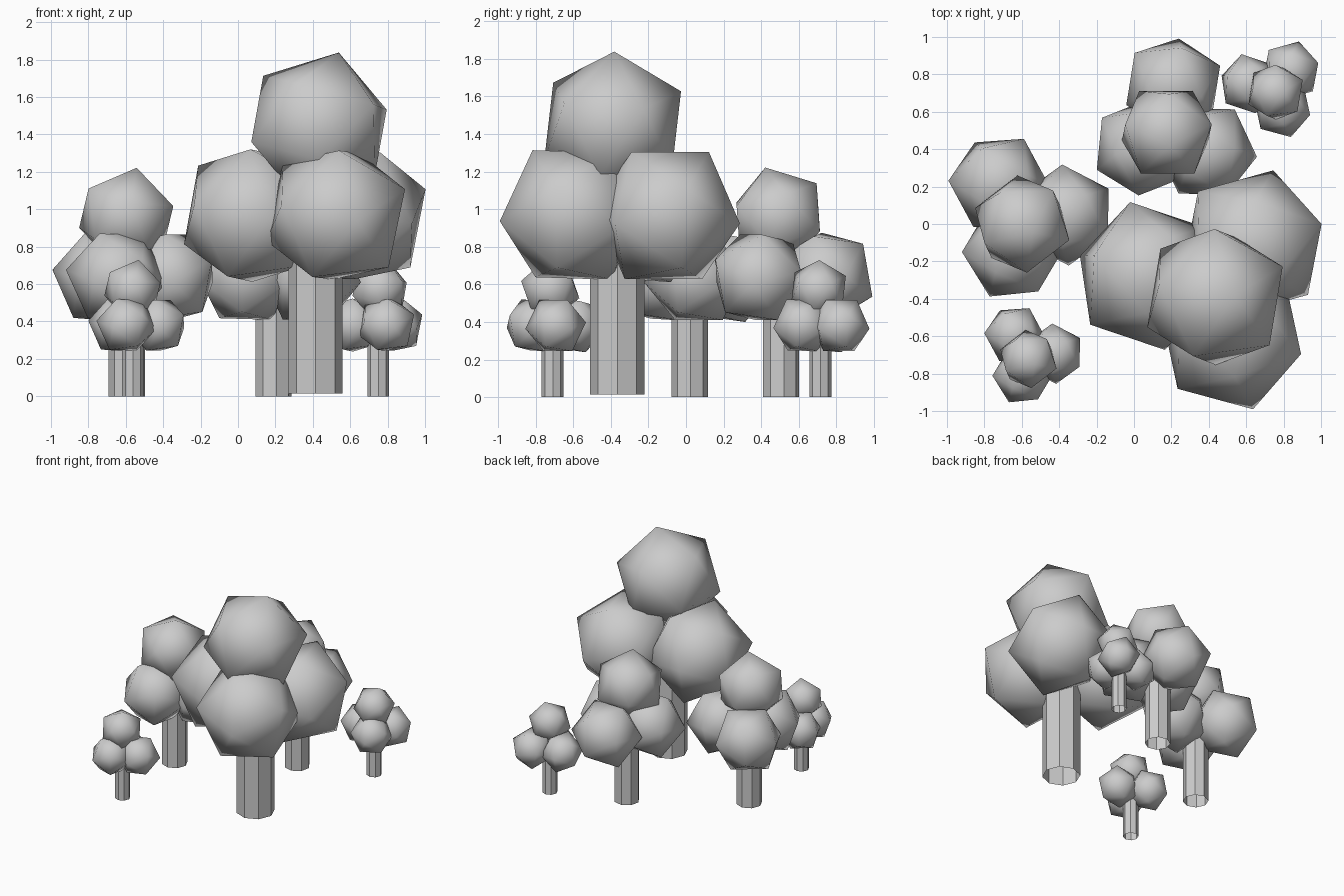
import bpy, bmesh
from math import pi, radians
from mathutils import Vector, Matrix

if "Cube" in bpy.data.objects:
    bpy.data.objects.remove(bpy.data.objects["Cube"])

PHI = (1 + 5 ** 0.5) / 2
R = 0.406                                   # crown ball radius on the full-size tree
TRUNK = Vector((0.415, -0.365, 0.015))      # full-size tree origin

# crown balls of the full-size tree: centre, then directions of two adjacent corners
BALLS = [
    ((0.072, -0.278, 0.966), (-0.352, 0.088, -0.141), (-0.310, -0.245, 0.049)),
    ((0.636, -0.102, 0.966), (0.113, 0.388, -0.040), (0.362, 0.105, 0.138)),
    ((0.523, -0.602, 0.969), (0.113, -0.388, -0.033), (0.370, -0.093, 0.138)),
    ((0.433, -0.390, 1.446), (0.110, 0.010, 0.398), (0.357, 0.160, 0.088)),
]


def icosahedron(bm, matrix):
    verts = []
    for a in (-1, 1):
        for b in (-PHI, PHI):
            for co in ((0, a, b), (a, b, 0), (b, 0, a)):
                verts.append(bm.verts.new(matrix @ (Vector(co).normalized() * R)))
    bmesh.ops.convex_hull(bm, input=verts)


def corner_frame(centre, v1, v2):
    # orient the ball so two neighbouring corners point along v1 and v2
    v1, v2 = Vector(v1).normalized(), Vector(v2).normalized()
    z, y = (v1 + v2).normalized(), (v1 - v2).normalized()
    rot = Matrix((y.cross(z), y, z)).transposed().to_4x4()
    return Matrix.Translation(Vector(centre) - TRUNK) @ rot


def finish(bm, name, place, smooth):
    bmesh.ops.recalc_face_normals(bm, faces=bm.faces)
    for f in bm.faces:
        f.smooth = smooth
    mesh = bpy.data.meshes.new(name)
    bm.to_mesh(mesh)
    bm.free()
    obj = bpy.data.objects.new(name, mesh)
    obj.matrix_world = place
    bpy.context.collection.objects.link(obj)


def tree(name, loc, scale, turn):
    place = (Matrix.Translation(loc) @ Matrix.Rotation(radians(turn), 4, 'Z')
             @ Matrix.Scale(scale, 4))
    # open eight-sided trunk
    bm = bmesh.new()
    bmesh.ops.create_cone(bm, cap_ends=False, segments=8, radius1=0.145, radius2=0.145,
                          depth=1.1, matrix=Matrix.Translation((0, 0, 0.55)))
    finish(bm, name + "_trunk", place, False)
    # leafy crown
    for i, ball in enumerate(BALLS):
        bm = bmesh.new()
        icosahedron(bm, corner_frame(*ball))
        finish(bm, f"{name}_foliage_{i + 1}", place, True)


tree("large_tree", TRUNK, 1.0, 0)
tree("left_tree", (-0.595, 0.02, 0), 0.67, -43)
tree("back_tree", (0.19, 0.505, 0), 0.67, -80.5)
tree("small_front_tree", (-0.563, -0.71, 0), 0.40, -43)
tree("small_back_tree", (0.75, 0.715, 0), 0.40, 0)
